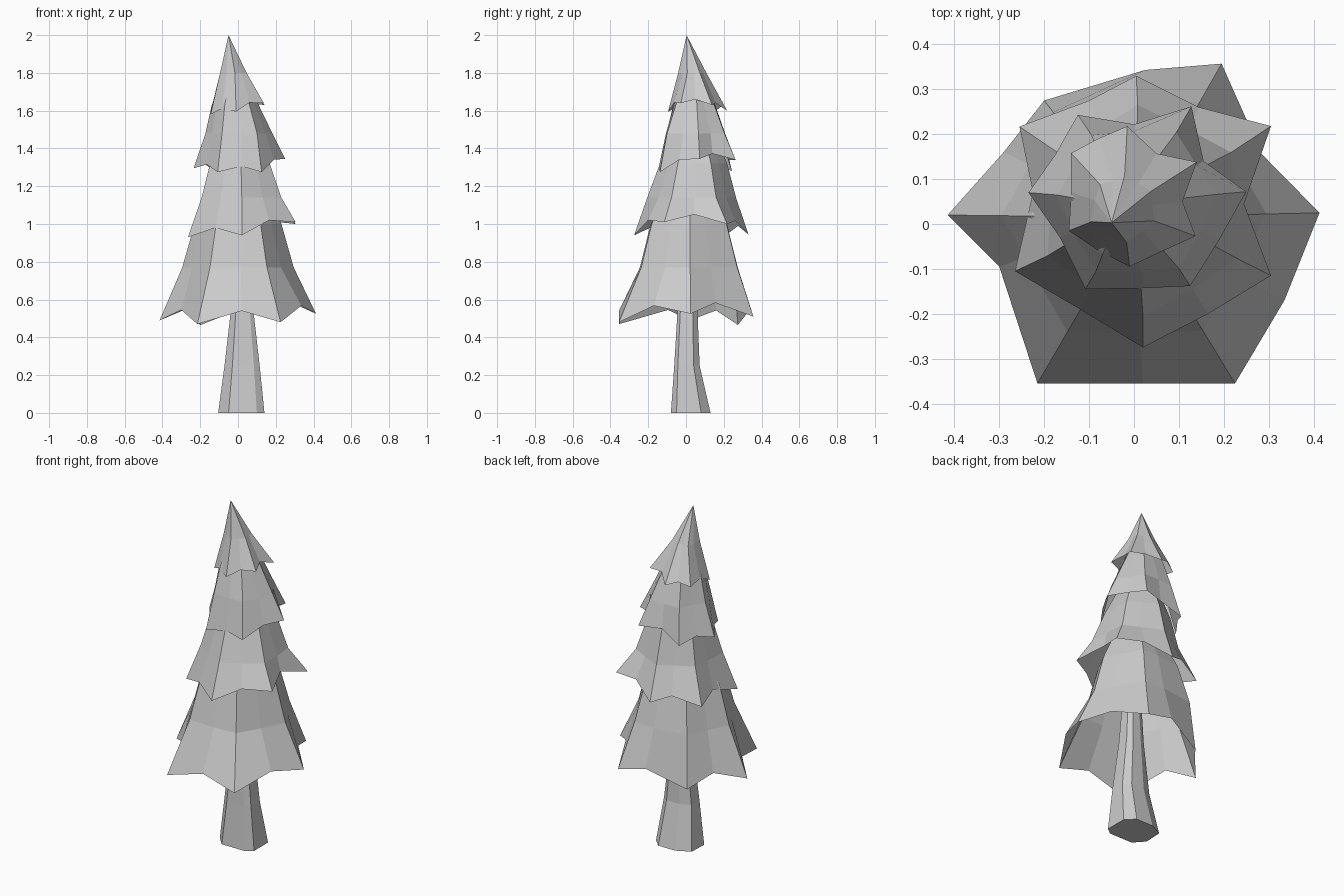
import bpy
from math import atan2, cos, sin

if "Cube" in bpy.data.objects:
    bpy.data.objects.remove(bpy.data.objects["Cube"])


def add_object(name, rings, apex=None, cap_bottom=False):
    """Skin a stack of equal-count rings, bottom to top, with flat faces."""
    n = len(rings[0])
    verts = [p for ring in rings for p in ring]
    faces = [(k * n + i, k * n + (i + 1) % n, (k + 1) * n + (i + 1) % n, (k + 1) * n + i)
             for k in range(len(rings) - 1) for i in range(n)]
    top = (len(rings) - 1) * n
    if apex:
        verts.append(apex)
        faces += [(top + i, top + (i + 1) % n, len(verts) - 1) for i in range(n)]
    else:
        faces.append(tuple(range(top, top + n)))
    if cap_bottom:
        faces.append(tuple(reversed(range(n))))
    mesh = bpy.data.meshes.new(name)
    mesh.from_pydata(verts, [], faces)
    obj = bpy.data.objects.new(name, mesh)
    bpy.context.collection.objects.link(obj)


def skirt(name, tips, notches, lift, levels, apex=None):
    """Jagged hollow skirt: six drooping tips, raised notches, hexagonal rings above.
    levels: (centre x, centre y, z, radius)"""
    rim = []
    for i, tip in enumerate(tips):
        nxt = tips[(i + 1) % 6]
        rim += [tip, (*notches[i], (tip[2] + nxt[2]) / 2 + lift)]
    rings = [rim]
    for cx, cy, z, r in levels:
        ring = []
        for i, p in enumerate(rim):
            a = atan2(p[1] - cy, p[0] - cx)
            rr = r * (0.88 if i % 2 else 1)
            ring.append((cx + rr * cos(a), cy + rr * sin(a), z))
        rings.append(ring)
    add_object(name, rings, apex)


# Trunk: irregular eight-sided base, tapering upwards
base = [(-.05, -.08), (.1, -.08), (.14, -.05), (.14, .08),
        (.09, .13), (-.02, .13), (-.1, .09), (-.105, -.02)]
trunk = []
for cx, cy, z, sx, sy in [(.018, .025, 0, 1, 1), (.022, .005, .25, .76, .64),
                          (.022, .008, .55, .48, .5), (.02, .01, .95, .3, .3)]:
    trunk.append([(cx + (x - .018) * sx, cy + (y - .025) * sy, z) for x, y in base])
add_object("trunk", trunk, cap_bottom=True)

# Foliage skirts, from the ground up
skirt("foliage_bottom",
      [(-.415, .02, .49), (-.215, -.355, .47), (.225, -.355, .48),
       (.413, .025, .525), (.195, .357, .51), (-.2, .275, .465)],
      [(-.3, -.095), (.02, -.355), (.335, -.17), (.285, .155), (.025, .343), (-.29, .16)],
      .065, [(0, .015, .77, .295), (0, .015, 1.0, .23), (.01, .02, 1.2, .13)])

skirt("foliage_lower_middle",
      [(-.265, -.105, .93), (.02, -.275, .94), (.305, -.115, 1.01),
       (.305, .218, 1.0), (.005, .33, .945), (-.255, .217, .945)],
      [(-.12, -.19), (.165, -.2), (.245, .045), (.145, .26), (-.1, .275), (-.225, .07)],
      .045, [(.02, .03, 1.14, .235), (.01, .04, 1.32, .178), (0, .04, 1.5, .1)])

skirt("foliage_upper_middle",
      [(-.235, .07, 1.295), (-.108, -.145, 1.275), (.125, -.138, 1.275),
       (.25, .072, 1.345), (.128, .262, 1.34), (-.125, .243, 1.28)],
      [(-.165, -.03), (.02, -.143), (.19, -.035), (.155, .14), (0, .222), (-.175, .155)],
      .03, [(.005, .05, 1.48, .178), (-.015, .045, 1.63, .125), (-.02, .04, 1.8, .045)])

skirt("foliage_top",
      [(-.145, -.015, 1.58), (-.01, -.095, 1.595), (.137, -.027, 1.64),
       (.14, .138, 1.63), (-.015, .218, 1.6), (-.14, .158, 1.6)],
      [(-.083, -.057), (.06, -.062), (.108, .05), (.05, .157), (-.08, .19), (-.14, .07)],
      .025, [(-.025, .033, 1.8, .075)], apex=(-.05, .003, 2.0))
